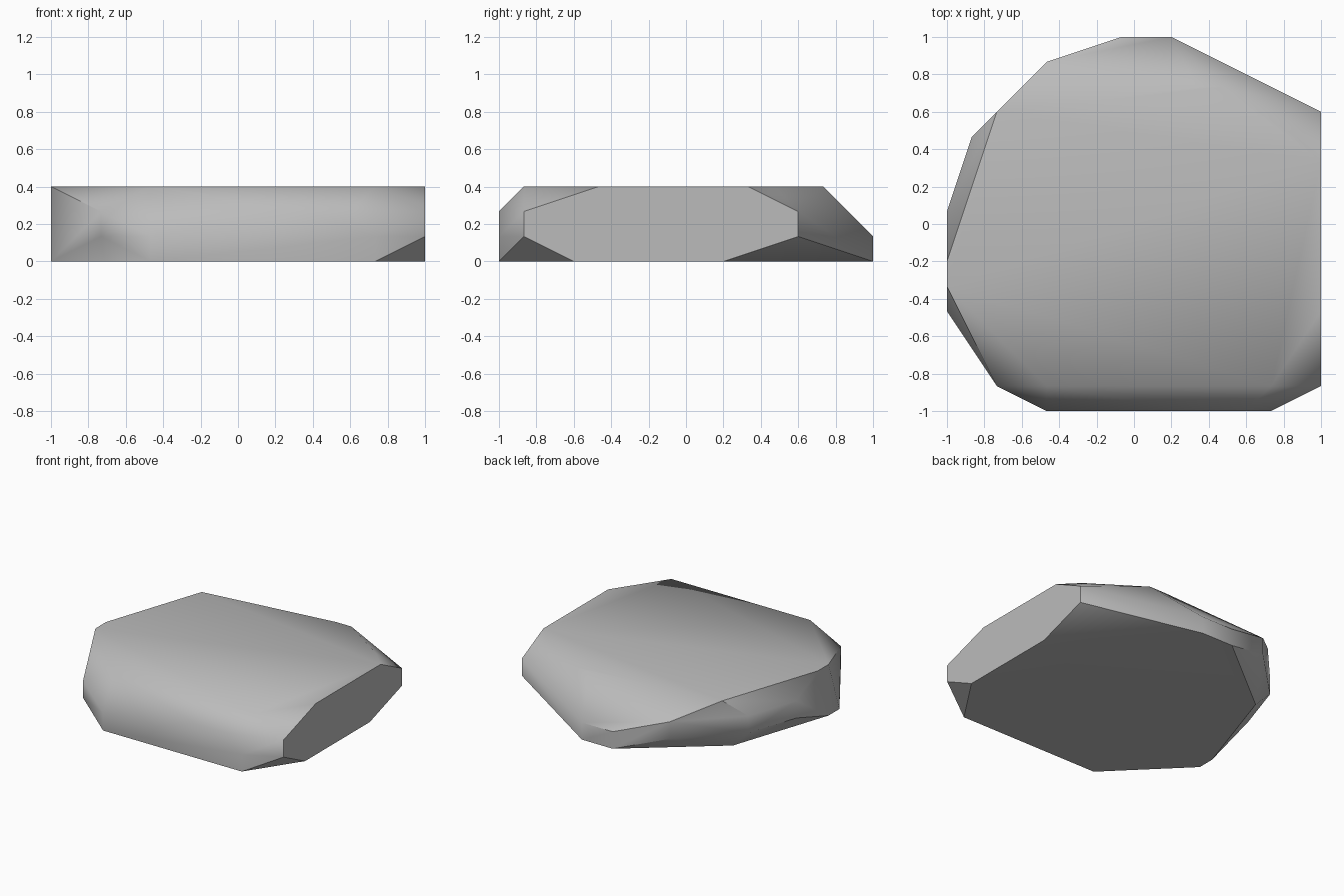
import bpy, bmesh, math

cube = bpy.data.objects.get("Cube")
if cube:
    bpy.data.objects.remove(cube, do_unlink=True)

# Stone colour
grey = bpy.data.materials.new("stone grey")
grey.use_nodes = True
colour = (0.5, 0.5, 0.5, 1)
grey.diffuse_color = colour
grey.node_tree.nodes["Principled BSDF"].inputs["Base Color"].default_value = colour

# Corner outlines on a chiselling grid: columns and rows of one fifteenth
STEP = 1 / 15
base = [(-7, -15), (11, -15), (15, -9), (15, 3), (3, 15), (-1, 15),
        (-11, 7), (-15, -5), (-15, -7)]
lower_girdle = [(-11, -13), (-7, -15), (11, -15), (15, -13), (15, 9),
                (3, 15), (-1, 15), (-7, 13), (-13, 7), (-15, 1)]
upper_girdle = [(-11, -13), (5, -15), (9, -15), (15, -13), (15, 9),
                (-7, 13), (-13, 7), (-15, 1)]
top = [(-7, -13), (11, -13), (15, -7), (15, 5), (13, 7), (7, 11), (5, 11),
       (-11, 9), (-15, -3), (-15, -5)]

# Wrap the four layers in a faceted skin
bm = bmesh.new()
for level, outline in enumerate((base, lower_girdle, upper_girdle, top)):
    for x, y in outline:
        bm.verts.new((x * STEP, y * STEP, level * 2 * STEP))
hull = bmesh.ops.convex_hull(bm, input=bm.verts)
loose = {v for v in hull["geom_interior"] + hull["geom_unused"]
         if isinstance(v, bmesh.types.BMVert)}
bmesh.ops.delete(bm, geom=list(loose), context='VERTS')
bmesh.ops.dissolve_limit(bm, angle_limit=math.radians(0.5),
                         verts=bm.verts, edges=bm.edges)
bmesh.ops.recalc_face_normals(bm, faces=bm.faces)

mesh = bpy.data.meshes.new("flat_rock")
bm.to_mesh(mesh)
bm.free()
mesh.materials.append(grey)
rock = bpy.data.objects.new("flat_rock", mesh)
bpy.context.collection.objects.link(rock)

# Soften shallow facets, keep chiselled edges crisp
bpy.ops.object.select_all(action='DESELECT')
rock.select_set(True)
bpy.context.view_layer.objects.active = rock
bpy.ops.object.shade_smooth_by_angle(angle=math.radians(40))
